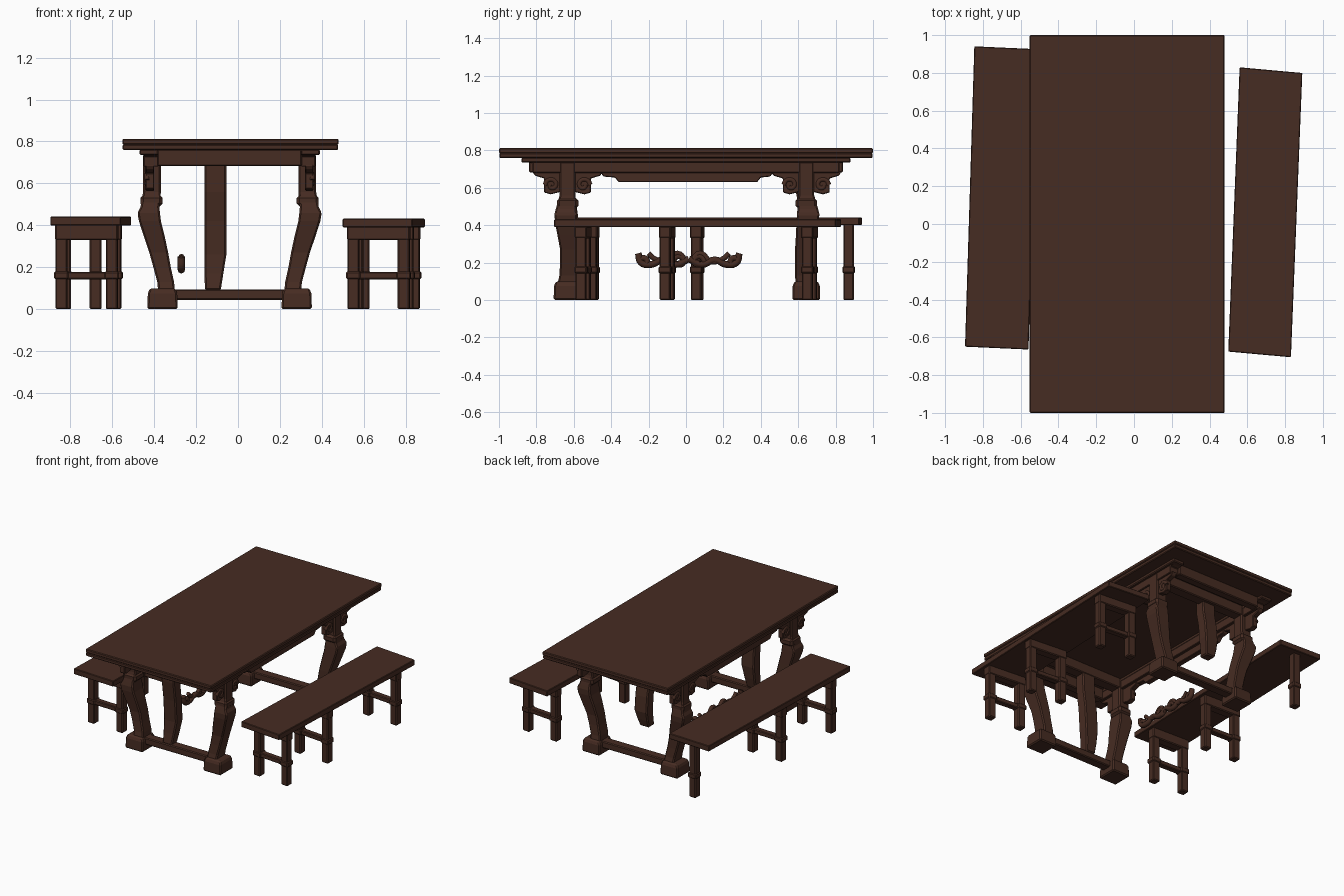
import bpy, bmesh, math
from mathutils import Matrix, Vector

if "Cube" in bpy.data.objects:
    bpy.data.objects.remove(bpy.data.objects["Cube"], do_unlink=True)

wood = bpy.data.materials.new("dark_walnut")
wood.use_nodes = True
COLOR = (0.062, 0.025, 0.016, 1)
wood.diffuse_color = COLOR
wood.node_tree.nodes["Principled BSDF"].inputs["Base Color"].default_value = COLOR

CX = -0.04  # table centre line


def finish(name, bm, bevel=0.006, matrix=None):
    if matrix:
        bm.transform(matrix)
    bmesh.ops.recalc_face_normals(bm, faces=bm.faces)
    mesh = bpy.data.meshes.new(name)
    bm.to_mesh(mesh)
    bm.free()
    mesh.materials.append(wood)
    ob = bpy.data.objects.new(name, mesh)
    bpy.context.collection.objects.link(ob)
    if bevel:
        mod = ob.modifiers.new("worn_edges", "BEVEL")
        mod.width = bevel
        mod.segments = 1
        mod.limit_method = "ANGLE"
    return ob


def box(name, x, y, z, bevel=0.006, matrix=None):
    """Box from (min, max) ranges."""
    bm = bmesh.new()
    bmesh.ops.create_cube(bm, size=1)
    for v in bm.verts:
        v.co = Vector([(r[0] + r[1]) / 2 + c * (r[1] - r[0]) for r, c in zip((x, y, z), v.co)])
    return finish(name, bm, bevel, matrix)


def loft(name, stations, bevel=0.008):
    """Square-section post through (x, y, z, width, depth) stations."""
    bm = bmesh.new()
    rings = []
    for x, y, z, w, d in stations:
        rings.append([bm.verts.new((x + a * w / 2, y + b * d / 2, z))
                      for a, b in ((-1, -1), (1, -1), (1, 1), (-1, 1))])
    for lo, hi in zip(rings, rings[1:]):
        for i in range(4):
            j = (i + 1) % 4
            bm.faces.new((lo[i], lo[j], hi[j], hi[i]))
    bm.faces.new(rings[0])
    bm.faces.new(rings[-1])
    return finish(name, bm, bevel)


def side_panel(name, profile, x0, x1, bevel=0.004):
    """Extrude a (y, z) outline between two x positions."""
    bm = bmesh.new()
    face = bm.faces.new([bm.verts.new((x0, y, z)) for y, z in profile])
    ext = bmesh.ops.extrude_face_region(bm, geom=[face])
    for v in ext["geom"]:
        if isinstance(v, bmesh.types.BMVert):
            v.co.x = x1
    return finish(name, bm, bevel)


def tube(name, points, radius):
    """Round carved strand along a smooth path."""
    cu = bpy.data.curves.new(name, "CURVE")
    cu.dimensions = "3D"
    cu.bevel_depth = radius
    cu.bevel_resolution = 2
    cu.resolution_u = 5
    cu.use_fill_caps = True
    sp = cu.splines.new("BEZIER")
    sp.bezier_points.add(len(points) - 1)
    for bp, p in zip(sp.bezier_points, points):
        bp.co = p
        bp.handle_left_type = bp.handle_right_type = "AUTO"
    cu.materials.append(wood)
    ob = bpy.data.objects.new(name, cu)
    bpy.context.collection.objects.link(ob)


def scroll(name, x, y, z, size, flip, radius):
    """Spiral carving in the side plane."""
    pts = []
    for i in range(9):
        a = i * math.pi / 4
        r = size * (1 - i / 11)
        pts.append((x, y + flip * r * math.cos(a), z + r * math.sin(a)))
    tube(name, pts, radius)


# Table top: two slabs meeting in a thin shadow line
box("top_upper_slab", (-0.552, 0.48), (-1, 1), (0.785, 0.812), 0.005)
box("top_lower_slab", (-0.55, 0.478), (-0.998, 0.998), (0.759, 0.785), 0.005)

# Apron: upper frame strip, beams below it and side valances
for s in (-1, 1):
    side = "left" if s > 0 else "right"
    end = "back" if s > 0 else "front"
    box(f"{side}_frame_strip", sorted((CX + s * 0.34, CX + s * 0.43)), (-0.88, 0.88), (0.735, 0.762))
    side_panel(f"{side}_apron", [(-0.87, 0.74), (-0.82, 0.73), (-0.82, 0.68), (0.82, 0.68), (0.82, 0.73), (0.87, 0.74)],
               CX + s * 0.34, CX + s * 0.41)
    box(f"{end}_apron", (CX - 0.345, CX + 0.345), sorted((s * 0.78, s * 0.84)), (0.682, 0.762))
    side_panel(f"{side}_valance",
               [(-0.46, 0.685), (-0.44, 0.66), (-0.38, 0.655), (-0.36, 0.63), (0.38, 0.63), (0.4, 0.655),
                (0.45, 0.66), (0.47, 0.685)], CX + s * 0.36, CX + s * 0.40)

# End trestles: curved legs, feet, collars, brackets
LEG = [(0.30, 0, 0.08, 0.08, 0.11), (0.305, -0.008, 0.13, 0.08, 0.105), (0.322, -0.01, 0.20, 0.083, 0.10),
       (0.338, -0.01, 0.27, 0.09, 0.10), (0.36, 0, 0.35, 0.10, 0.11), (0.38, 0.008, 0.42, 0.105, 0.12),
       (0.386, 0.01, 0.46, 0.107, 0.12), (0.38, 0.008, 0.488, 0.09, 0.11),
       (0.37, 0, 0.56, 0.085, 0.085), (0.37, 0, 0.74, 0.085, 0.085)]
for end, t, ty in (("front", -1, -0.633), ("back", 1, 0.643)):
    for s in (-1, 1):
        tag = f"{end}_{'left' if s > 0 else 'right'}"
        loft(f"{tag}_leg", [(CX + s * u, ty + t * v, z, w, d) for u, v, z, w, d in LEG])
        loft(f"{tag}_foot", [(CX + s * 0.32, ty, 0, 0.145, 0.15), (CX + s * 0.32, ty, 0.075, 0.14, 0.145),
                             (CX + s * 0.32, ty, 0.10, 0.12, 0.125)])
        box(f"{tag}_collar", sorted((CX + s * 0.32, CX + s * 0.425)), (ty - 0.057, ty + 0.057),
            (0.49, 0.545), 0.014)
        bx = CX + s * 0.38
        for f in (-1, 1):
            # stepped bracket with a hanging scroll on each side of the leg
            side_panel(f"{tag}_bracket",
                       [(ty + f * p, z) for p, z in ((0.03, 0.69), (0.19, 0.69), (0.175, 0.665), (0.125, 0.65),
                                                     (0.125, 0.575), (0.09, 0.565), (0.03, 0.58))],
                       bx - 0.02, bx + 0.02)
            scroll(f"{tag}_scroll", bx + s * 0.014, ty + f * 0.085, 0.615, 0.036, f, 0.013)
    box(f"{end}_stretcher", (CX - 0.28, CX + 0.28), (ty - 0.035, ty + 0.035), (0.045, 0.095))
    box(f"{end}_cross_beam", (CX - 0.34, CX + 0.34), (ty - 0.04, ty + 0.04), (0.685, 0.762))

# Bowed centre posts: the front one stands on its stretcher, the back one hangs short
BOW = [(-0.12, -0.005, 0.09, 0.075, 0.07), (-0.115, -0.02, 0.17, 0.09, 0.075), (-0.108, -0.03, 0.26, 0.105, 0.08),
       (-0.108, -0.02, 0.42, 0.105, 0.08), (-0.108, 0.0, 0.56, 0.105, 0.08), (-0.108, 0.005, 0.74, 0.105, 0.08)]
loft("front_centre_post", [(x, -0.633 - v, z, w, d) for x, v, z, w, d in BOW])
loft("back_centre_post", [(x, 0.62 - v, 0.74 - (0.74 - z) * 0.7, w, d) for x, v, z, w, d in BOW])

# Carved ornament between the trestles
OX = -0.27
for f in (-1, 1):
    oy = 0.015
    tube("ornament_arm", [(OX, oy + f * p, z) for p, z in ((0, 0.22), (0.07, 0.19), (0.14, 0.215), (0.2, 0.19),
                                                           (0.255, 0.2), (0.27, 0.25))], 0.018)
    tube("ornament_vine", [(OX, oy + f * p, z) for p, z in ((0.01, 0.2), (0.06, 0.25), (0.12, 0.205),
                                                            (0.19, 0.225), (0.215, 0.25))], 0.014)
    scroll("ornament_curl", OX, oy + f * 0.05, 0.205, 0.034, f, 0.015)
    scroll("ornament_tip", OX, oy + f * 0.24, 0.203, 0.026, f, 0.016)


# Benches: slanted seat and three leg frames
def bench(name, centre, ex_y, ey_x, length, half_width, height, frames):
    m = Matrix(((1, ey_x, 0, centre[0]), (ex_y, 1, 0, centre[1]), (0, 0, 1, 0), (0, 0, 0, 1)))
    top = height - 0.042
    box(f"{name}_seat", (-half_width, half_width), (-length / 2, length / 2), (top, height), 0.004, m)
    for y, single in frames:
        y -= centre[1]
        for x in ((0,) if single else (-0.12, 0.12)):
            box(f"{name}_leg", (x - 0.028, x + 0.028), (y - 0.028, y + 0.028), (0, top + 0.01), 0.006, m)
            box(f"{name}_leg_collar", (x - 0.034, x + 0.034), (y - 0.033, y + 0.033), (0.143, 0.18), 0.006, m)
        if not single:
            box(f"{name}_stretcher", (-0.12, 0.12), (y - 0.022, y + 0.022), (0.143, 0.177), 0.005, m)
            box(f"{name}_bearer", (-0.15, 0.15), (y - 0.032, y + 0.032), (0.33, top + 0.005), 0.006, m)


bench("left_bench", (0.695, 0.062), -0.09, 0.04, 1.505, 0.166, 0.432,
      [(-0.55, False), (-0.10, False), (0.66, False)])
bench("right_bench", (-0.702, 0.138), -0.045, 0.031, 1.59, 0.168, 0.442,
      [(-0.50, False), (0.06, False), (0.87, True)])
